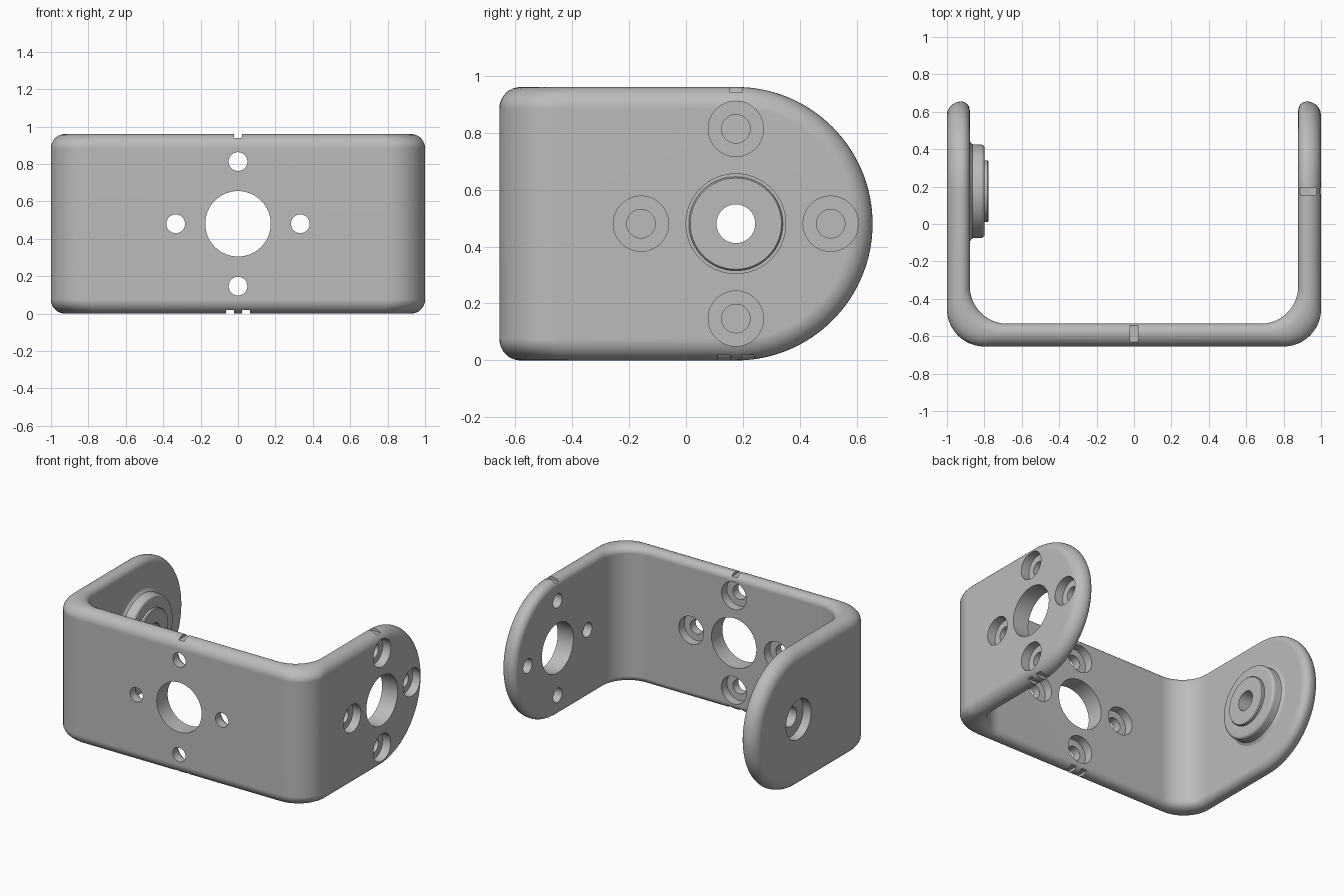
import bpy, bmesh
from math import sin, cos, pi, radians
from mathutils import Matrix, Vector

if "Cube" in bpy.data.objects:
    bpy.data.objects.remove(bpy.data.objects["Cube"], do_unlink=True)

H = 0.48          # half height of the strap
T = 0.122         # strap thickness
CY = 0.175        # centre of the rounded arm ends
BEND = 0.2        # bend radius

grey = bpy.data.materials.new("bracket grey")
grey.use_nodes = True
grey.diffuse_color = (0.5, 0.5, 0.5, 1)
grey.node_tree.nodes["Principled BSDF"].inputs["Base Color"].default_value = (0.5, 0.5, 0.5, 1)


def make_object(name, bm):
    bmesh.ops.recalc_face_normals(bm, faces=bm.faces[:])
    mesh = bpy.data.meshes.new(name)
    bm.to_mesh(mesh)
    bm.free()
    mesh.materials.append(grey)
    obj = bpy.data.objects.new(name, mesh)
    bpy.context.scene.collection.objects.link(obj)
    return obj


def smooth(obj):
    bpy.ops.object.select_all(action='DESELECT')
    obj.select_set(True)
    bpy.context.view_layer.objects.active = obj
    bpy.ops.object.shade_smooth_by_angle(angle=radians(30))
    mod = obj.modifiers.new("even shading", 'WEIGHTED_NORMAL')
    mod.keep_sharp = True


def lathe(bm, profile, origin, axis, closed=False):
    """Spin (radius, height) points around an axis."""
    part = bmesh.new()
    vs = [part.verts.new((r, 0, h)) for r, h in profile]
    pairs = list(zip(vs, vs[1:])) + ([(vs[-1], vs[0])] if closed else [])
    edges = [part.edges.new(p) for p in pairs]
    bmesh.ops.spin(part, geom=vs + edges, cent=(0, 0, 0), axis=(0, 0, 1),
                   angle=2 * pi, steps=64, use_merge=True)
    bmesh.ops.remove_doubles(part, verts=part.verts[:], dist=1e-5)
    turn = Vector(axis).to_track_quat('Z', 'Y').to_matrix().to_4x4()
    part.transform(Matrix.Translation(origin) @ turn)
    bmesh.ops.recalc_face_normals(part, faces=part.faces[:])
    temp = bpy.data.meshes.new("temp")
    part.to_mesh(temp)
    part.free()
    bm.from_mesh(temp)
    bpy.data.meshes.remove(temp)


# Strap: stations run along the U, rings run round the rounded edge
CAP, ARC, FILLET = 32, 12, 8
half = [("cap", pi / 2 * (1 - i / CAP)) for i in range(CAP + 1)]
half += [("arc", pi / 2 * i / ARC) for i in range(ARC + 1)]
stations = [(k, a, 1) for k, a in half] + [(k, a, -1) for k, a in reversed(half)]
M = len(stations)


def station_point(station, f, radius):
    kind, a, side = station
    if kind == "cap":
        x, y, z = 1 - f * T, CY + radius * sin(a), radius * cos(a)
    else:
        x = 1 - BEND + BEND * cos(a) - f * T
        y = -0.655 + BEND - BEND * sin(a) + f * T
        z = radius
    return side * x, y, z


outer_r, inner_r = 0.075, 0.047
rings = []
for i in range(FILLET + 1):
    a = pi / 2 * i / FILLET
    rings.append((outer_r * (1 - cos(a)) / T, outer_r * (1 - sin(a))))
for i in range(1, FILLET + 1):
    a = pi / 2 * i / FILLET
    rings.append((1 - inner_r * (1 - sin(a)) / T, inner_r * (1 - cos(a))))

bm = bmesh.new()
loops = []
for f, inset in rings:
    pts = [station_point(s, f, H - inset) for s in stations]
    loop = [bm.verts.new((x, y, H + z)) for x, y, z in pts]
    loop += [bm.verts.new((x, y, H - z)) for x, y, z in reversed(pts[1:-1])]
    loops.append(loop)
N = len(loops[0])
for a, b in zip(loops, loops[1:]):
    for i in range(N):
        j = (i + 1) % N
        bm.faces.new((a[i], a[j], b[j], b[i]))
for loop in (loops[0], loops[-1]):
    for i in range(M - 1):
        quad = [loop[i], loop[i + 1], loop[(N - i - 1) % N], loop[(N - i) % N]]
        bm.faces.new(list(dict.fromkeys(quad)))
strap = make_object("bracket_strap", bm)

# Cutters: bores, counterbored screw holes and index notches
bm = bmesh.new()


def stepped(r1, r2, depth=0.06):
    return [(0, -0.1), (r1, -0.1), (r1, depth), (r2, depth), (r2, 0.25), (0, 0.25)]


bore = [(0, -0.1), (0.175, -0.1), (0.175, 0.25), (0, 0.25)]
plates = (((0, -0.655, H), (0, 1, 0), (1, 0, 0)),
          ((1 - T, CY, H), (1, 0, 0), (0, 1, 0)))
for origin, axis, along in plates:
    origin, along, up = Vector(origin), Vector(along), Vector((0, 0, 1))
    lathe(bm, bore, origin, axis)
    for d in (along, -along, up, -up):
        lathe(bm, stepped(0.05, 0.097), origin + d * 0.333, axis)
    middle = origin + Vector(axis) * T / 2
    for shift, z in ((0, 2 * H), (-0.042, 0), (0.042, 0)):
        size = along * 0.042 + Vector(axis) * 0.3 + up * 0.04
        place = Matrix.Translation(middle + along * shift + up * (z - H))
        bmesh.ops.create_cube(bm, size=1, matrix=place @ Matrix.Diagonal((*size, 1)))
lathe(bm, stepped(0.068, 0.14), (-1 + T, CY, H), (-1, 0, 0))
cutter = make_object("hole_cutter", bm)
cutter.hide_render = True

cut = strap.modifiers.new("holes", 'BOOLEAN')
cut.operation, cut.solver, cut.object = 'DIFFERENCE', 'EXACT', cutter
bpy.ops.object.select_all(action='DESELECT')
strap.select_set(True)
bpy.context.view_layer.objects.active = strap
bpy.ops.object.modifier_apply(modifier=cut.name)
bpy.data.objects.remove(cutter, do_unlink=True)
smooth(strap)

# Stepped pivot boss on the inside of the right arm
bm = bmesh.new()
boss = [(0.068, -0.005), (0.275, -0.005), (0.272, 0), (0.26, 0.006), (0.252, 0.014),
        (0.25, 0.025), (0.25, 0.06), (0.247, 0.07), (0.24, 0.077), (0.23, 0.08),
        (0.165, 0.08), (0.165, 0.094), (0.16, 0.1), (0.068, 0.1)]
lathe(bm, boss, (-1 + T, CY, H), (1, 0, 0), closed=True)
smooth(make_object("pivot_boss", bm))
